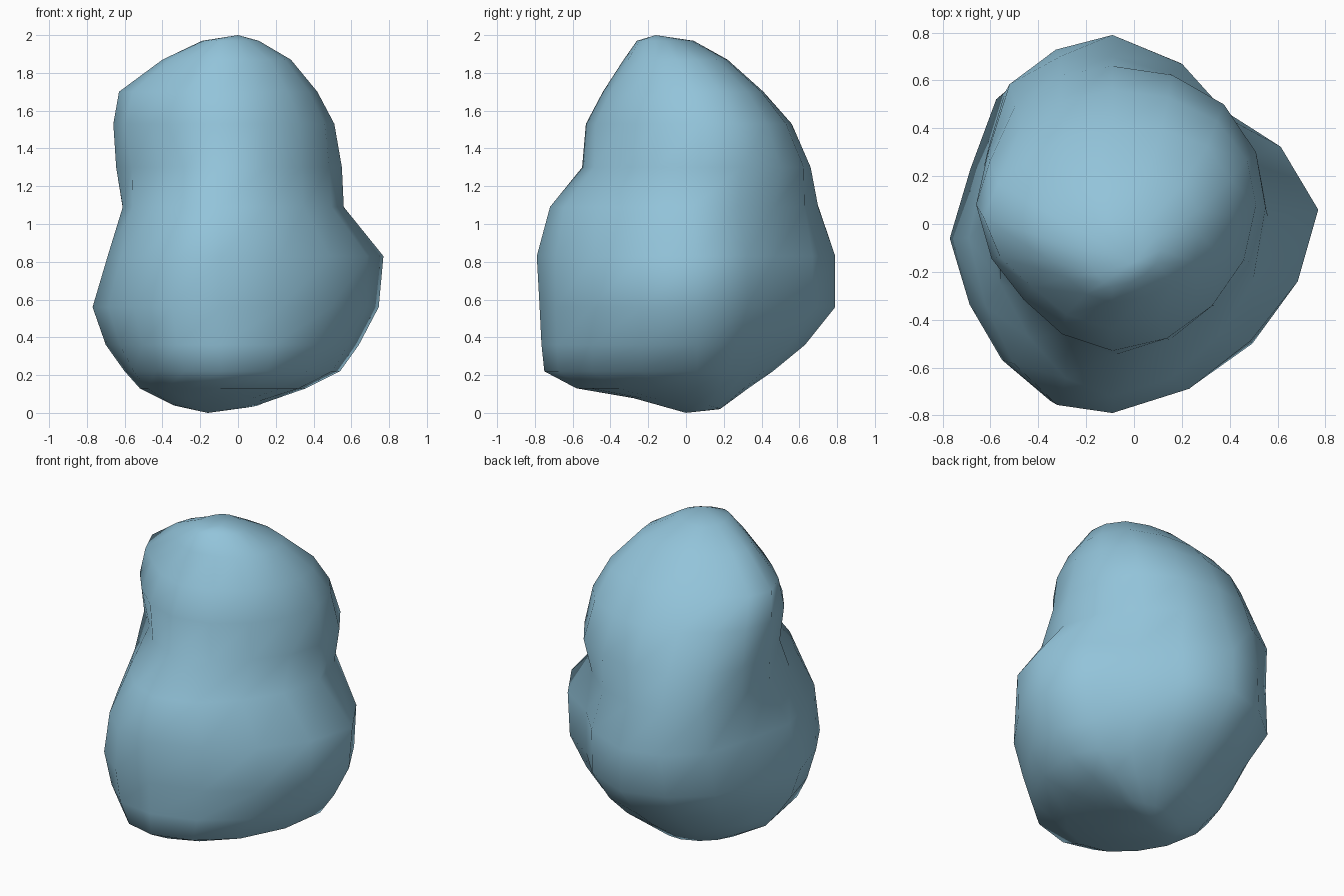
import bpy, bmesh, math

SIDES = 16
CX = -0.09

# height, x min, x max, y min, y max, y centre,
# diagonal flattening: (back right, back left, front left, front right)
RINGS = [
    (0.05, -0.36, 0.13, -0.28, 0.18, 0.00, (0.08, 0.02, 0.04, 0.04)),
    (0.13, -0.52, 0.36, -0.58, 0.33, 0.00, (0.14, 0.06, 0.04, 0.02)),
    (0.22, -0.60, 0.54, -0.75, 0.46, 0.00, (0.17, 0.06, 0.04, -0.02)),
    (0.36, -0.70, 0.64, -0.765, 0.63, 0.00, (0.20, 0.04, 0.04, 0.00)),
    (0.56, -0.77, 0.745, -0.775, 0.79, 0.00, (0.22, -0.01, 0.04, 0.01)),
    (0.83, -0.69, 0.77, -0.79, 0.79, 0.00, (0.23, -0.06, 0.03, 0.05)),
    (1.09, -0.61, 0.56, -0.72, 0.70, 0.03, (0.07, -0.17, 0.05, 0.05)),
    (1.30, -0.645, 0.55, -0.55, 0.66, 0.07, (-0.03, -0.03, 0.16, 0.06)),
    (1.53, -0.66, 0.51, -0.53, 0.56, 0.08, (-0.03, 0.05, 0.08, 0.02)),
    (1.70, -0.63, 0.42, -0.44, 0.41, 0.03, (-0.10, 0.09, 0.12, 0.02)),
    (1.87, -0.40, 0.28, -0.33, 0.22, -0.05, (-0.10, 0.08, 0.12, 0.02)),
    (1.97, -0.19, 0.11, -0.26, 0.04, -0.11, (0.05, 0.04, 0.05, 0.04)),
]
# hollows either side of the body's left bulge (side index: shrink)
LEFT_HOLLOWS = {7: 0.06, 9: 0.03, 11: -0.02}

bm = bmesh.new()
loops = []
for z, x0, x1, y0, y1, cy, pull in RINGS:
    loop = []
    body = 0.3 < z < 1.0
    skew = 0.06 if z < 1.0 else 0.0      # body leans forward on its left
    tilt = 0.03 if z < 0.1 else 0.0      # underside rises at the front
    for i in range(SIDES):
        a = 2 * math.pi * i / SIDES
        c, s = math.cos(a), math.sin(a)
        k = 1 - pull[4 * i // SIDES] * math.sin(2 * a) ** 2
        if body:
            k -= LEFT_HOLLOWS.get(i, 0)
        rx = x1 - CX if c > 0 else CX - x0
        ry = y1 - cy if s > 0 else cy - y0
        loop.append(bm.verts.new((CX + rx * c * k, cy + ry * s * k + skew * c,
                                  z - tilt * s)))
    loops.append(loop)

# skin between rings
for lo, hi in zip(loops, loops[1:]):
    for i in range(SIDES):
        j = (i + 1) % SIDES
        bm.faces.new((lo[i], lo[j], hi[j], hi[i]))

# end caps
bottom = bm.verts.new((-0.16, 0.0, 0.0))
top = bm.verts.new((0.0, -0.16, 2.0))
for i in range(SIDES):
    j = (i + 1) % SIDES
    bm.faces.new((bottom, loops[0][j], loops[0][i]))
    bm.faces.new((top, loops[-1][i], loops[-1][j]))
bmesh.ops.recalc_face_normals(bm, faces=bm.faces)
for f in bm.faces:
    f.smooth = True

mesh = bpy.data.meshes.new("boulder")
bm.to_mesh(mesh)
bm.free()
boulder = bpy.data.objects.new("boulder", mesh)
bpy.context.collection.objects.link(boulder)

mat = bpy.data.materials.new("pale blue stone")
mat.diffuse_color = (0.29, 0.55, 0.70, 1)
mesh.materials.append(mat)
